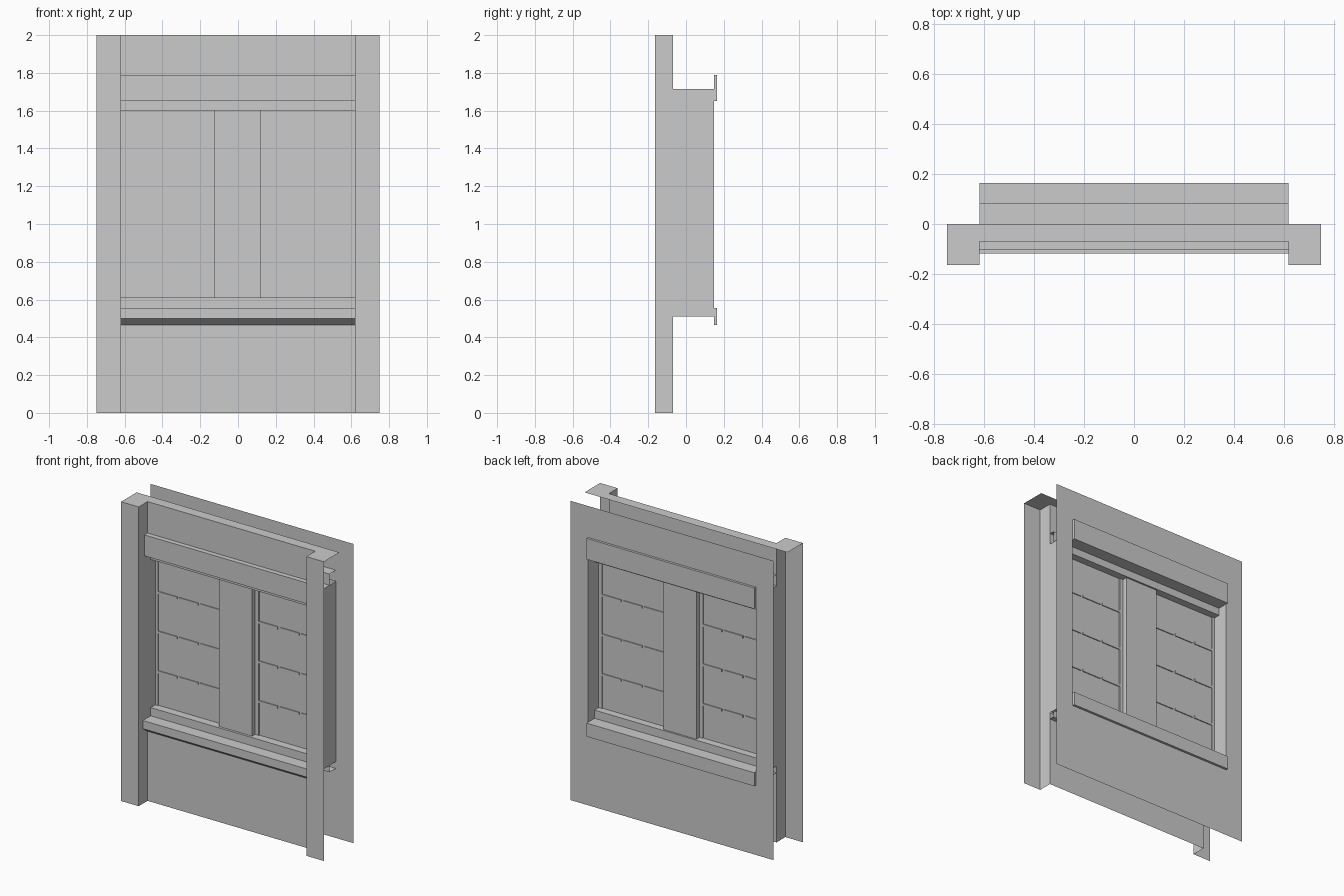
import bpy

if "Cube" in bpy.data.objects:
    bpy.data.objects.remove(bpy.data.objects["Cube"])

W, H = 0.75, 2.0          # half width, height
FY, BY = -0.164, 0.148    # pier front, back wall plane
WY = -0.07                # recessed front wall plane
OX, Z0, Z1 = 0.62, 0.51, 1.715   # window opening


def mesh(name, verts, faces):
    me = bpy.data.meshes.new(name)
    me.from_pydata(verts, [], faces)
    ob = bpy.data.objects.new(name, me)
    bpy.context.collection.objects.link(ob)
    return ob


def box(name, x0, x1, y0, y1, z0, z1):
    v = [(x, y, z) for x in (x0, x1) for y in (y0, y1) for z in (z0, z1)]
    f = [(0, 1, 3, 2), (4, 6, 7, 5), (0, 4, 5, 1), (2, 3, 7, 6), (0, 2, 6, 4), (1, 5, 7, 3)]
    return mesh(name, v, f)


def sheet_with_hole(name, y, hw, flip):
    """Flat wall sheet with the window opening, as a ring of four quads."""
    v = [(-hw, y, 0), (hw, y, 0), (hw, y, H), (-hw, y, H),
         (-OX, y, Z0), (OX, y, Z0), (OX, y, Z1), (-OX, y, Z1)]
    f = [(i, (i + 1) % 4, (i + 1) % 4 + 4, i + 4) for i in range(4)]
    if flip:
        f = [q[::-1] for q in f]
    return mesh(name, v, f)


def bar(name, yz, cap):
    """Profile run across the opening; only the corners in cap close the ends."""
    n = len(yz)
    v = [(x, y, z) for x in (-OX, OX) for y, z in yz]
    f = [(i, i + n, (i + 1) % n + n, (i + 1) % n) for i in range(n)]
    f += [tuple(cap), tuple(c + n for c in reversed(cap))]
    return mesh(name, v, f)


# Front wall between piers, and full back wall
# (front sheet reaches only to the piers, so hole side strips have no width)
mesh("front_wall",
     [(x, WY, z) for z in (0, Z0, Z1, H) for x in (-OX, OX)],
     [(0, 1, 3, 2), (4, 5, 7, 6)])
sheet_with_hole("back_wall", BY, W, True)

# Piers: front and inner faces, open at the outside
for s, side in ((-1, "left"), (1, "right")):
    p = [(s * W, FY), (s * OX, FY), (s * OX, WY)]
    f = [(0, 1, 4, 3), (1, 2, 5, 4)]
    mesh(side + "_pier", [(x, y, z) for z in (0, H) for x, y in p],
         f if s < 0 else [q[::-1] for q in f])
    # Side reveal of the opening
    q = (0, 1, 3, 2)
    mesh(side + "_reveal", [(s * OX, y, z) for z in (Z0, Z1) for y in (WY, BY)],
         [q if s < 0 else q[::-1]])

# Top cap, following the piers and the recessed wall
mesh("top_cap",
     [(-W, FY, H), (-OX, FY, H), (-OX, WY, H), (OX, WY, H),
      (OX, FY, H), (W, FY, H), (W, 0, H), (OX, 0, H), (-OX, 0, H), (-W, 0, H)],
     [(0, 1, 2, 8, 9), (2, 3, 7, 8), (3, 4, 5, 6, 7)])

# Lintels and sills, front and back
RF, RB = -0.036, 0.08     # frame rail depth
bar("front_lintel",
    [(-0.103, 1.65), (WY, 1.65), (RF, 1.65), (RF, 1.79), (WY, 1.79), (-0.103, 1.79)],
    (0, 1, 4, 5))
bar("back_lintel",
    [(RB, 1.65), (BY, 1.65), (0.164, 1.65), (0.164, 1.79), (BY, 1.79), (RB, 1.79)],
    (1, 2, 3, 4))
bar("front_sill",
    [(-0.118, 0.5), (WY, 0.465), (RF, 0.465), (RF, 0.555), (WY, 0.555), (-0.118, 0.555)],
    (0, 1, 4, 5))
bar("back_sill",
    [(RB, 0.465), (BY, 0.465), (0.164, 0.465), (0.164, 0.555), (BY, 0.555), (RB, 0.555)],
    (1, 2, 3, 4))

# Window frame rails and centre post
box("bottom_rail", -OX, OX, RF, RB, Z0, 0.61)
box("top_rail", -OX, OX, RF, RB, 1.60, Z1)
box("centre_post", -0.125, 0.118, -0.02, 0.068, 0.61, 1.60)

# Sashes: stiles, glass and broken horizontal glazing bars
for side, x0, x1, a, b in (("left", -0.60, -0.15, -OX, -0.125), ("right", 0.145, 0.597, 0.118, OX)):
    box(side + "_stile_a", a, x0, 0.012, 0.036, 0.61, 1.60)
    box(side + "_stile_b", x1, b, 0.012, 0.036, 0.61, 1.60)
    box(side + "_glass", x0, x1, 0.018, 0.030, 0.61, 1.60)
    gap = 0.016
    w = (x1 - x0 - 2 * gap) / 3
    for row, z in enumerate((0.835, 1.1, 1.365)):
        for col in range(3):
            xa = x0 + col * (w + gap)
            box(f"{side}_glazing_bar_{row}_{col}", xa, xa + w, 0.012, 0.036, z - 0.008, z + 0.008)
